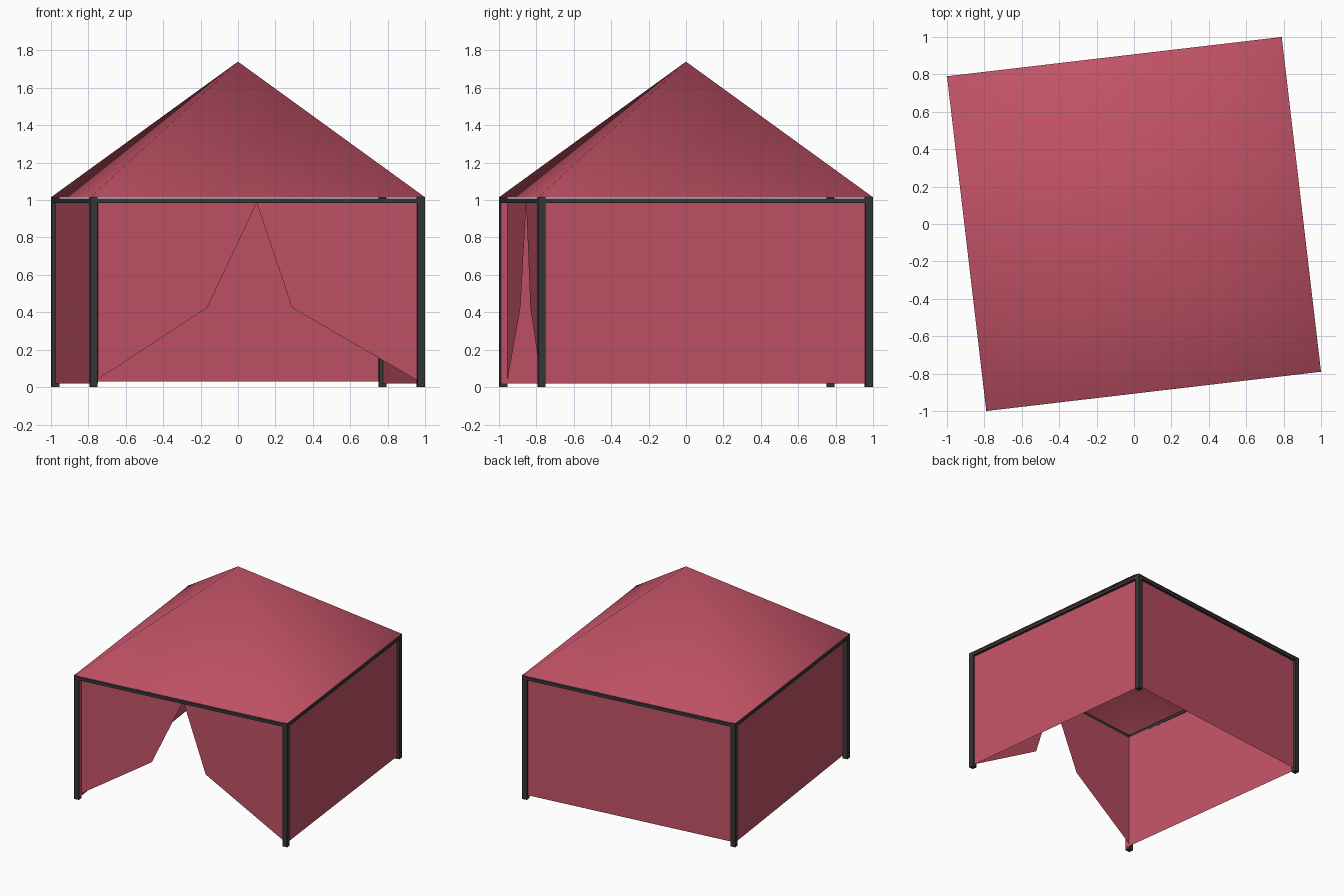
import bpy, bmesh, math
from mathutils import Matrix, Vector

if "Cube" in bpy.data.objects:
    bpy.data.objects.remove(bpy.data.objects["Cube"])

ROT = Matrix.Rotation(math.atan2(0.21, 1.79), 4, 'Z')   # whole tent is turned slightly
H = 0.901       # half width at outer post faces
P = 0.02        # half thickness of a post
C = H - P       # post centre


def material(name, rgb):
    m = bpy.data.materials.new(name)
    m.diffuse_color = (*rgb, 1)
    m.use_nodes = True
    m.node_tree.nodes["Principled BSDF"].inputs["Base Color"].default_value = m.diffuse_color
    return m


red = material("red_fabric", (0.539, 0.085, 0.133))
black = material("black_frame", (0.036, 0.037, 0.037))


def mesh_object(name, verts, faces, mat, smooth=False):
    me = bpy.data.meshes.new(name)
    me.from_pydata([ROT @ Vector(v) for v in verts], [], faces)
    me.materials.append(mat)
    for p in me.polygons:
        p.use_smooth = smooth
    ob = bpy.data.objects.new(name, me)
    bpy.context.collection.objects.link(ob)
    return ob


def box(name, lo, hi):
    bm = bmesh.new()
    bmesh.ops.create_cube(bm, size=1)
    for v in bm.verts:
        v.co = ROT @ Vector([(a + b) / 2 + k * (b - a) for a, b, k in zip(lo, hi, v.co)])
    me = bpy.data.meshes.new(name)
    bm.to_mesh(me)
    bm.free()
    me.materials.append(black)
    bpy.context.collection.objects.link(bpy.data.objects.new(name, me))


def wall(name, a, b, z0=0.02, z1=0.99):
    mesh_object(name, [(*a, z0), (*b, z0), (*b, z1), (*a, z1)], [(0, 1, 2, 3)], red)


# Corner posts
for sx, nx in ((-1, "left"), (1, "right")):
    for sy, ny in ((-1, "front"), (1, "back")):
        x, y = sx * C, sy * C
        box(f"{ny}_{nx}_post", (x - P, y - P, 0), (x + P, y + P, 1.017))

# Top rails between the posts
for s, nx, ny in ((-1, "left", "front"), (1, "right", "back")):
    c = s * C
    box(f"{ny}_rail", (-C, c - P, 0.983), (C, c + P, 1.008))
    box(f"{nx}_rail", (c - P, -C, 0.983), (c + P, C, 1.008))

# Solid fabric walls
wall("right_wall", (C, -C), (C, C))
wall("back_wall", (C, C), (-C, C), 0.03)
wall("left_wall", (-C, C), (-0.858, -0.892))

# Front wall: two flaps pulled back to the corners
fy = -0.86
mesh_object("front_left_flap",
            [(0, fy, 0.985), (-0.865, fy, 0.985), (-0.865, fy, 0.035), (-0.266, fy, 0.425)],
            [(0, 1, 2, 3)], red)
mesh_object("front_right_flap",
            [(0, fy, 0.985), (0.19, fy, 0.425), (C, -C, 0.025), (C, -C, 0.985)],
            [(0, 1, 2), (0, 2, 3)], red)

# Pyramid roof, a single sheet with soft ridges
mesh_object("roof",
            [(-H, -H, 1.015), (H, -H, 1.015), (H, H, 1.015), (-H, H, 1.015), (0, 0, 1.74)],
            [(i, (i + 1) % 4, 4) for i in range(4)], red, smooth=True)
